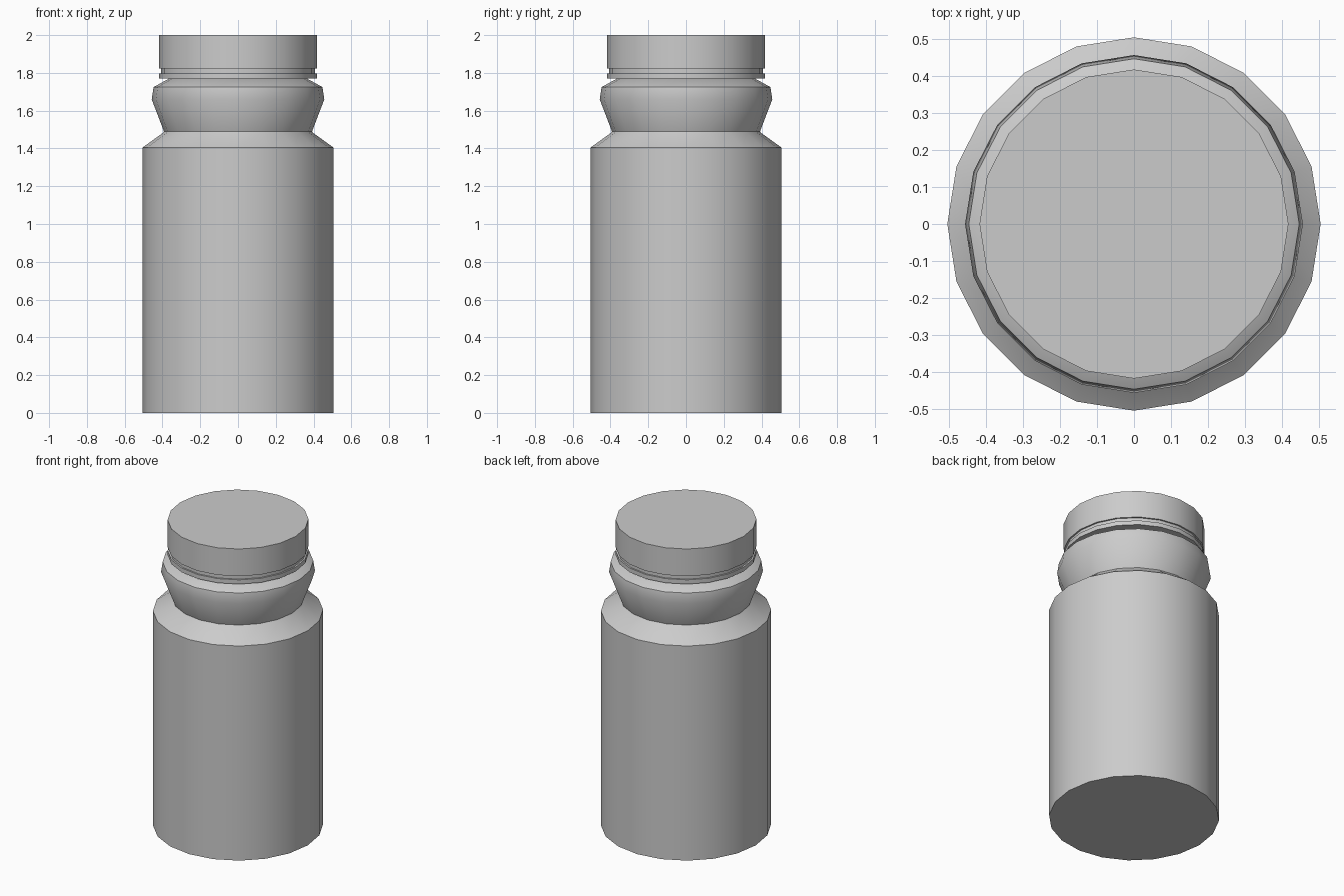
import bpy, bmesh, math

if "Cube" in bpy.data.objects:
    bpy.data.objects.remove(bpy.data.objects["Cube"])

SIDES = 20


def lathe(name, profile):
    """Revolve (radius, z) points, bottom to top, and close both ends."""
    bm = bmesh.new()
    rings = []
    for r, z in profile:
        rings.append([bm.verts.new((r * math.cos(math.tau * i / SIDES),
                                    r * math.sin(math.tau * i / SIDES), z))
                      for i in range(SIDES)])
    for low, high in zip(rings, rings[1:]):
        for i in range(SIDES):
            j = (i + 1) % SIDES
            bm.faces.new((low[i], low[j], high[j], high[i]))
    bm.faces.new(rings[0][::-1])
    bm.faces.new(rings[-1])
    mesh = bpy.data.meshes.new(name)
    bm.to_mesh(mesh)
    bm.free()
    obj = bpy.data.objects.new(name, mesh)
    bpy.context.collection.objects.link(obj)
    bpy.ops.object.select_all(action='DESELECT')
    obj.select_set(True)
    bpy.context.view_layer.objects.active = obj
    bpy.ops.object.shade_smooth_by_angle(angle=math.radians(30))
    return obj


# Body, shoulder, flared collar and neck
lathe("bottle_body", [(0.505, 0), (0.505, 1.405), (0.397, 1.483), (0.392, 1.49),
                      (0.457, 1.66), (0.447, 1.725), (0.365, 1.77)])

# Cap with seal ring and narrow groove
lathe("screw_cap", [(0.365, 1.77), (0.418, 1.77), (0.418, 1.798), (0.408, 1.798),
                    (0.408, 1.822), (0.418, 1.822), (0.418, 2.0)])
